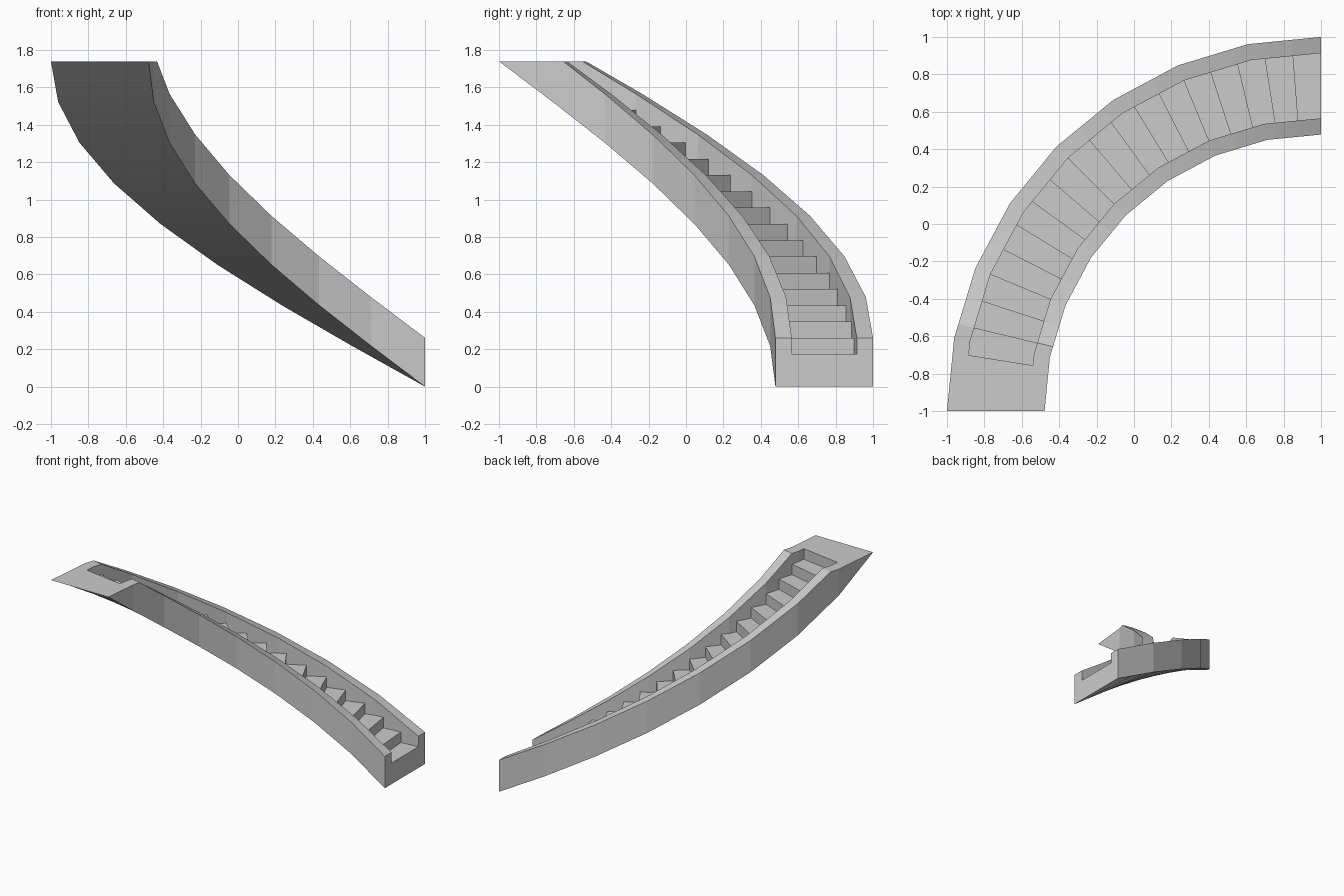
import bpy, bmesh
from math import sin, cos, radians

if "Cube" in bpy.data.objects:
    bpy.data.objects.remove(bpy.data.objects["Cube"])

H = 2 / 1.15                                   # total rise (also mean radius)
RO, TO, TI, RI = 1.15*H, 1.10*H, 0.90*H, 0.85*H  # outer wall, trough edges, inner wall
SEG, STEP = 11.25, 4.5                         # wall facet angle, step angle

bm = bmesh.new()
cache = {}


def vert(a, r, z):
    """Vertex at turn angle a, on the chord of an 8-sided quarter ring."""
    mid = (min(int(a / SEG), 7) + 0.5) * SEG
    r *= cos(radians(SEG / 2)) / cos(radians(a - mid))
    p = (1 - r * sin(radians(a)), -1 + r * cos(radians(a)), z)
    key = tuple(round(c, 4) + 0.0 for c in p)
    if key not in cache:
        cache[key] = bm.verts.new(p)
    return cache[key]


def face(*vs):
    """Face that drops repeated corners and skips collapsed shapes."""
    vs = list(dict.fromkeys(vs))
    if len(vs) > 2:
        bm.faces.new(vs)


def bottom(a):
    return H * a / 90


def top(a):
    return min(H, bottom(a) + 0.15 * H)


def tread(a):
    j = int(a / STEP + 1e-6)
    return H if j >= 18 else 0.05 * H * (j + 2)


angles = sorted({SEG * i for i in range(9)} | {STEP * i for i in range(21)})
for a, b in zip(angles, angles[1:]):
    t, nxt = tread((a + b) / 2), tread(b)
    # underside
    face(vert(a, RO, bottom(a)), vert(b, RO, bottom(b)),
         vert(b, RI, bottom(b)), vert(a, RI, bottom(a)))
    # tread and the riser at its far end
    face(vert(a, TO, t), vert(b, TO, t), vert(b, TI, t), vert(a, TI, t))
    face(vert(b, TO, t), vert(b, TO, nxt), vert(b, TI, nxt), vert(b, TI, t))
    # both side walls: outside, rim, trough side
    for r, s in ((RO, TO), (RI, TI)):
        face(vert(a, r, bottom(a)), vert(b, r, bottom(b)),
             vert(b, r, top(b)), vert(a, r, top(a)))
        face(vert(a, r, top(a)), vert(b, r, top(b)),
             vert(b, s, top(b)), vert(a, s, top(a)))
        face(vert(a, s, top(a)), vert(a, s, t), vert(b, s, t),
             vert(b, s, nxt), vert(b, s, top(b)))

# U-shaped face at the foot of the stair
z, t = top(0), tread(0)
face(vert(0, RO, 0), vert(0, RO, z), vert(0, TO, z), vert(0, TO, t),
     vert(0, TI, t), vert(0, TI, z), vert(0, RI, z), vert(0, RI, 0))

bmesh.ops.recalc_face_normals(bm, faces=bm.faces[:])
mesh = bpy.data.meshes.new("curved_staircase")
bm.to_mesh(mesh)
bm.free()
obj = bpy.data.objects.new("curved_staircase", mesh)
bpy.context.collection.objects.link(obj)
